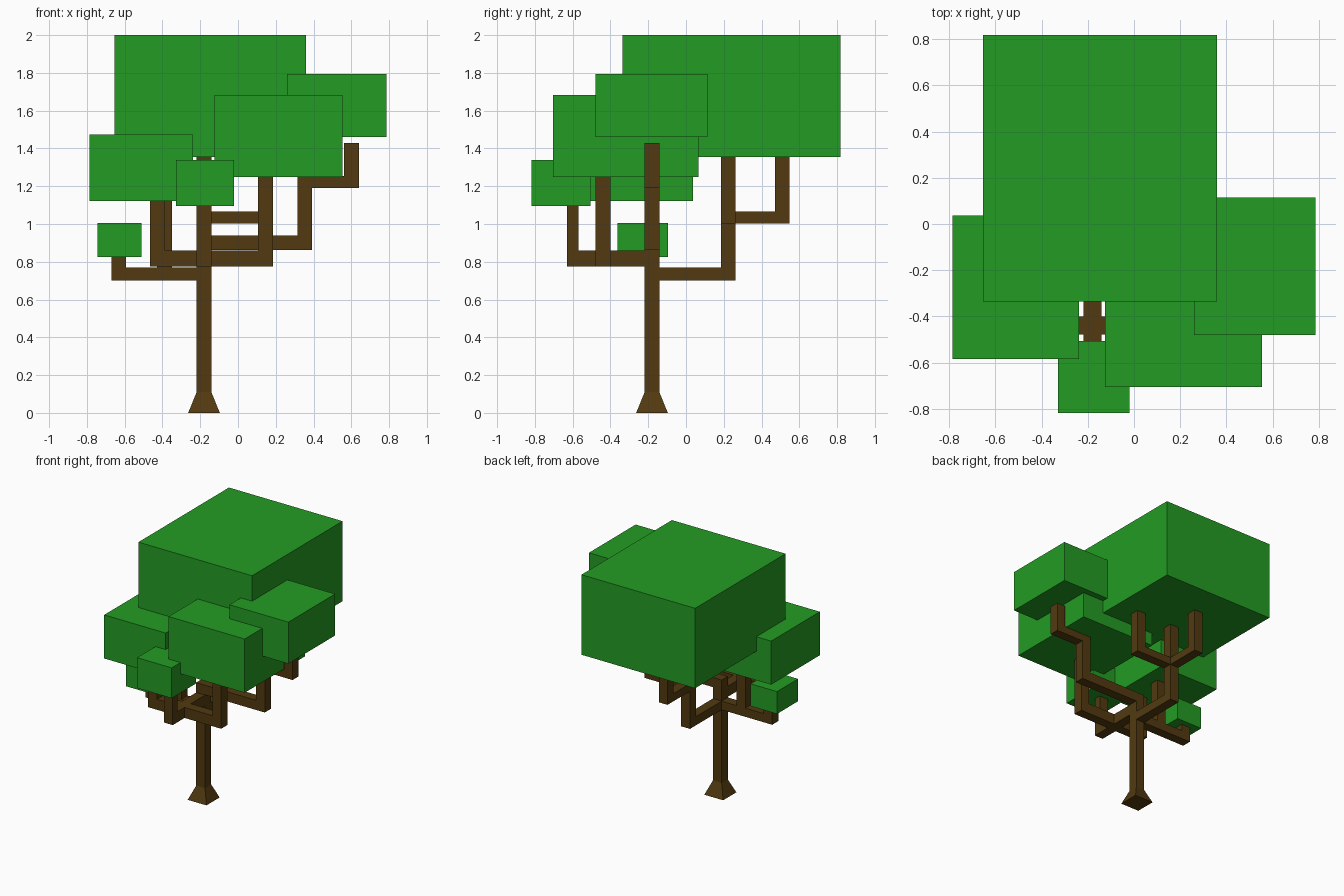
import bpy, bmesh
from mathutils import Vector

old = bpy.data.objects.get("Cube")
if old:
    bpy.data.objects.remove(old, do_unlink=True)


def material(name, rgb):
    mat = bpy.data.materials.new(name)
    mat.use_nodes = True
    colour = (*rgb, 1.0)
    mat.diffuse_color = colour
    bsdf = next(n for n in mat.node_tree.nodes if n.type == 'BSDF_PRINCIPLED')
    bsdf.inputs["Base Color"].default_value = colour
    return mat


GREEN = material("leaf green", (0.017, 0.33, 0.017))
BROWN = material("bark brown", (0.084, 0.042, 0.005))
TX = TY = -0.18      # trunk centre
HALF = 0.039         # half the width of a limb


def finish(name, bm, mat):
    bmesh.ops.recalc_face_normals(bm, faces=bm.faces)
    mesh = bpy.data.meshes.new(name)
    bm.to_mesh(mesh)
    bm.free()
    mesh.materials.append(mat)
    obj = bpy.data.objects.new(name, mesh)
    bpy.context.collection.objects.link(obj)
    return obj


def box(name, xs, ys, zs, mat):
    bm = bmesh.new()
    bmesh.ops.create_cube(bm, size=1)
    for v in bm.verts:
        v.co = Vector([(s[0] + s[1]) / 2 + c * (s[1] - s[0])
                       for c, s in zip(v.co, (xs, ys, zs))])
    return finish(name, bm, mat)


def branch(name, axis, across, start, end, low, high, top, width=2 * HALF):
    """Elbow-shaped limb: runs from start to end along an axis, then rises to top."""
    inner = end - width if end > start else end + width
    profile = [(start, low), (end, low), (end, top),
               (inner, top), (inner, high), (start, high)]
    bm = bmesh.new()
    side = across - HALF
    verts = [bm.verts.new((a, side, z) if axis == 'x' else (side, a, z))
             for a, z in profile]
    face = bm.faces.new(verts)
    out = bmesh.ops.extrude_face_region(bm, geom=[face])
    shift = Vector((0, 2 * HALF, 0) if axis == 'x' else (2 * HALF, 0, 0))
    bmesh.ops.translate(bm, vec=shift,
                        verts=[g for g in out['geom'] if isinstance(g, bmesh.types.BMVert)])
    return finish(name, bm, BROWN)


# Trunk with a flared foot
box("trunk", (TX - HALF, TX + HALF), (TY - HALF, TY + HALF), (0.11, 0.94), BROWN)
foot = box("trunk_foot", (TX - HALF, TX + HALF), (TY - HALF, TY + HALF), (0, 0.11), BROWN)
for v in foot.data.vertices:
    if v.co.z < 0.05:
        v.co.x = TX + (v.co.x - TX) * 2.15
        v.co.y = TY + (v.co.y - TY) * 2.15

# Right limb and its upright
branch("right_branch", 'x', TY, TX - HALF, -0.67, 0.70, 0.77, 0.84)
box("right_upright", (-0.43, -0.35), (TY - HALF, TY + HALF), (0.76, 1.14), BROWN)

# Back limb, forking twice
branch("back_branch", 'y', TX, TY + HALF, 0.262, 0.70, 0.77, 1.37)
branch("back_fork_rear", 'y', TX, 0.262, 0.548, 1.003, 1.065, 1.37)
branch("back_fork_left", 'x', 0.223, TX + HALF, 0.185, 1.003, 1.065, 1.37)

# Front limb with a crossing pair
branch("front_branch", 'y', TX, TY - HALF, -0.63, 0.775, 0.86, 1.11, 0.06)
branch("front_fork_left", 'x', -0.44, TX + HALF, 0.185, 0.775, 0.86, 1.27)
branch("front_fork_right", 'x', -0.44, TX - HALF, -0.465, 0.775, 0.86, 1.14)

# Left limb, stepping up twice
branch("left_branch", 'x', TY, TX + HALF, 0.392, 0.862, 0.94, 1.255)
branch("left_branch_tip", 'x', TY, 0.392, 0.64, 1.19, 1.255, 1.43)

# Leaf blocks
leaves = {
    "crown_leaves": ((-0.653, 0.36), (-0.335, 0.817), (1.355, 2.0)),
    "left_leaves": ((0.26, 0.785), (-0.48, 0.115), (1.46, 1.795)),
    "front_left_leaves": ((-0.125, 0.553), (-0.705, 0.065), (1.25, 1.683)),
    "right_leaves": ((-0.785, -0.237), (-0.583, 0.037), (1.122, 1.473)),
    "front_leaves": ((-0.328, -0.02), (-0.817, -0.505), (1.095, 1.34)),
    "small_right_leaves": ((-0.745, -0.51), (-0.363, -0.095), (0.825, 1.005)),
}
for name, spans in leaves.items():
    box(name, *spans, GREEN)
